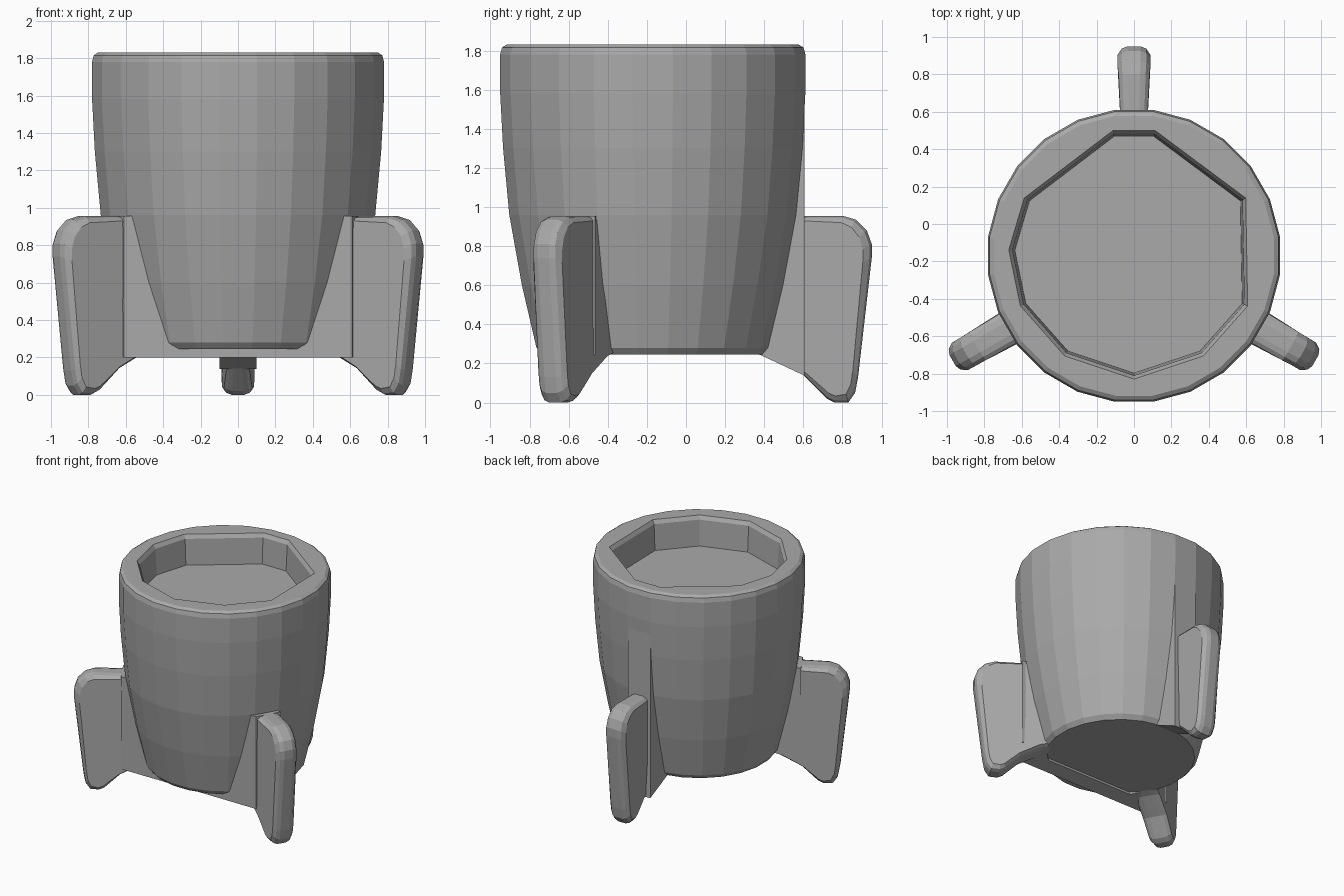
import bpy, bmesh, math

cube = bpy.data.objects.get("Cube")
if cube:
    bpy.data.objects.remove(cube)

AXIS_Y = -0.17   # the body axis sits forward of the origin

grey = bpy.data.materials.new("matte grey")
grey.use_nodes = True
COLOUR = (0.4, 0.4, 0.4, 1)
grey.diffuse_color = COLOUR
grey.node_tree.nodes["Principled BSDF"].inputs["Base Color"].default_value = COLOUR


def finish(bm, name):
    bmesh.ops.recalc_face_normals(bm, faces=bm.faces)
    mesh = bpy.data.meshes.new(name)
    bm.to_mesh(mesh)
    bm.free()
    mesh.materials.append(grey)
    obj = bpy.data.objects.new(name, mesh)
    bpy.context.collection.objects.link(obj)
    return obj


def ring(bm, points):
    return [bm.verts.new(p) for p in points]


def bridge(bm, a, b):
    n = len(a)
    for i in range(n):
        j = (i + 1) % n
        bm.faces.new((a[i], a[j], b[j], b[i]))


def loft(bm, rings):
    """Join matching rings of points and return the vertex rings."""
    loops = [ring(bm, r) for r in rings]
    for a, b in zip(loops, loops[1:]):
        bridge(bm, a, b)
    return loops


# Tapered cup body with a faceted recess in its top
SIDES = 24
profile = [(0.57, 0.245), (0.60, 0.28), (0.675, 0.6), (0.74, 0.96), (0.772, 1.3),
           (0.787, 1.58), (0.787, 1.78), (0.778, 1.815), (0.755, 1.83)]
bm = bmesh.new()
outer = loft(bm, [[(r * math.cos((i + 0.5) * math.tau / SIDES),
                    AXIS_Y + r * math.sin((i + 0.5) * math.tau / SIDES), z)
                   for i in range(SIDES)] for r, z in profile])
bm.faces.new(outer[0])

recess = [(0.11, 0.48), (-0.11, 0.48), (-0.57, 0.13), (-0.65, -0.14), (-0.59, -0.43),
          (-0.36, -0.69), (0, -0.81), (0.36, -0.69), (0.59, -0.43), (0.58, 0.13)]
inner = loft(bm, [[(x * s, AXIS_Y + (y - AXIS_Y) * s, z) for x, y in recess]
                  for s, z in [(1.03, 1.83), (1.0, 1.8), (0.98, 1.59)]])
bm.faces.new(inner[-1])
rim = [e for e in bm.edges if e.is_boundary]
bmesh.ops.triangle_fill(bm, use_beauty=True, use_dissolve=False, edges=rim)
finish(bm, "cup_body")


# Rounded fins: outline is (distance from axis, height)
outline = [(0.45, 0.27), (0.6, 0.23), (0.77, 0.14), (0.89, 0.02), (0.93, 0), (1.0, 0),
           (1.035, 0.05), (1.05, 0.13), (1.12, 0.74), (1.12, 0.81), (1.095, 0.88),
           (1.04, 0.935), (0.97, 0.955), (0.45, 0.955)]


def fin(name, angle, base_half, tip_half):
    ca, sa = math.cos(angle), math.sin(angle)

    def layer(side, thick, inset):
        points = []
        for r, z in outline:
            blend = min(max((r - 0.77) / 0.25, 0), 1)
            w = side * thick * (base_half + (tip_half - base_half) * blend)
            k = inset * (0.3 + 0.7 * blend)
            r2 = r + (0.95 - r) * k * 3
            z2 = z + (0.5 - z) * k
            points.append((r2 * ca - w * sa, AXIS_Y + r2 * sa + w * ca, z2))
        return points

    bm = bmesh.new()
    loops = loft(bm, [layer(-1, 1, 0.09), layer(-1, 0.75, 0.025), layer(-1, 0.4, 0),
                      layer(1, 0.4, 0), layer(1, 0.75, 0.025), layer(1, 1, 0.09)])
    bm.faces.new(loops[0])
    bm.faces.new(loops[-1])
    finish(bm, name)


fin("back_fin", math.radians(90), 0.06, 0.088)
fin("left_fin", math.radians(-30), 0.095, 0.085)
fin("right_fin", math.radians(210), 0.095, 0.085)


# Upright blocks with sloping undersides
def block(name, plan, bottom, top):
    bm = bmesh.new()
    low, high = loft(bm, [[(x, y, bottom(y)) for x, y in plan],
                          [(x, y, top) for x, y in plan]])
    bm.faces.new(low)
    bm.faces.new(high)
    finish(bm, name)


# Web joining the two side fins across the front
half = [(0.61, -0.64), (0.715, -0.465), (0.5, -0.44), (0.4, -0.53)]
web = half + [(-x, y) for x, y in reversed(half)]
block("front_web", web, lambda y: 0.2 + 0.25 * (y + 0.64), 0.955)

# Flat strip running up the back above the fin
strip = [(-0.1, 0.605), (-0.1, 0.3), (0.1, 0.3), (0.1, 0.605)]
block("back_strip", strip, lambda y: 0.22 - 0.47 * (y - 0.43), 1.58)
